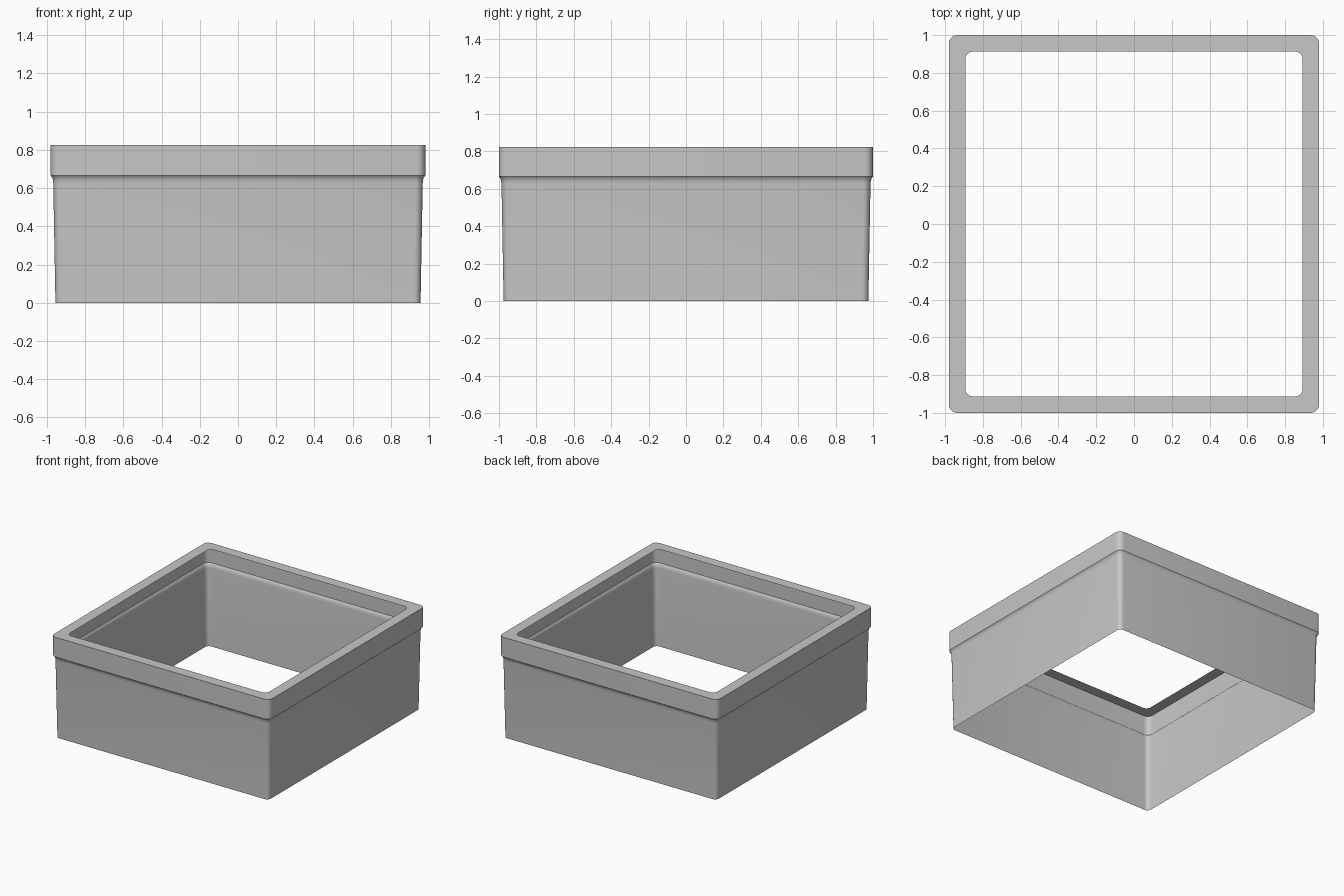
import bpy, bmesh, math

if "Cube" in bpy.data.objects:
    bpy.data.objects.remove(bpy.data.objects["Cube"])

# One flat grey for the whole part
grey = bpy.data.materials.new("plain grey")
grey.use_nodes = True
colour = (0.57, 0.57, 0.57, 1)
grey.diffuse_color = colour
grey.node_tree.nodes["Principled BSDF"].inputs["Base Color"].default_value = colour

RIM_X, RIM_Y = 0.98, 1.0
CORNER_STEPS = 6


def rounded_ring(bm, inset, z, radius):
    """Rounded rectangle of vertices, inset from the rim outline."""
    cx, cy = RIM_X - inset - radius, RIM_Y - inset - radius
    ring = []
    for quarter, (sx, sy) in enumerate([(1, 1), (-1, 1), (-1, -1), (1, -1)]):
        for i in range(CORNER_STEPS + 1):
            a = math.pi / 2 * (quarter + i / CORNER_STEPS)
            ring.append(bm.verts.new((sx * cx + radius * math.cos(a),
                                      sy * cy + radius * math.sin(a), z)))
    return ring


# Sheet profile: inset, height, corner radius
profile = [
    (0.025, 0.0, 0.035),     # open bottom edge
    (0.0135, 0.625, 0.04),   # top of the tapered wall
    (0.012, 0.64, 0.04),     # flare below the rim
    (0.008, 0.655, 0.042),
    (0.0, 0.665, 0.045),     # lower edge of the rim
    (0.0, 0.825, 0.045),     # upper edge of the rim
    (0.087, 0.825, 0.04),    # inner edge of the top flange
]

bm = bmesh.new()
rings = [rounded_ring(bm, *p) for p in profile]
for low, high in zip(rings, rings[1:]):
    n = len(low)
    for i in range(n):
        j = (i + 1) % n
        bm.faces.new((low[i], low[j], high[j], high[i]))

mesh = bpy.data.meshes.new("rimmed_frame")
bm.to_mesh(mesh)
bm.free()
mesh.materials.append(grey)
frame = bpy.data.objects.new("rimmed_frame", mesh)
bpy.context.collection.objects.link(frame)

# Smooth corners and flare, crisp rim edges
bpy.ops.object.select_all(action="DESELECT")
frame.select_set(True)
bpy.context.view_layer.objects.active = frame
bpy.ops.object.shade_smooth_by_angle(angle=math.radians(30))
